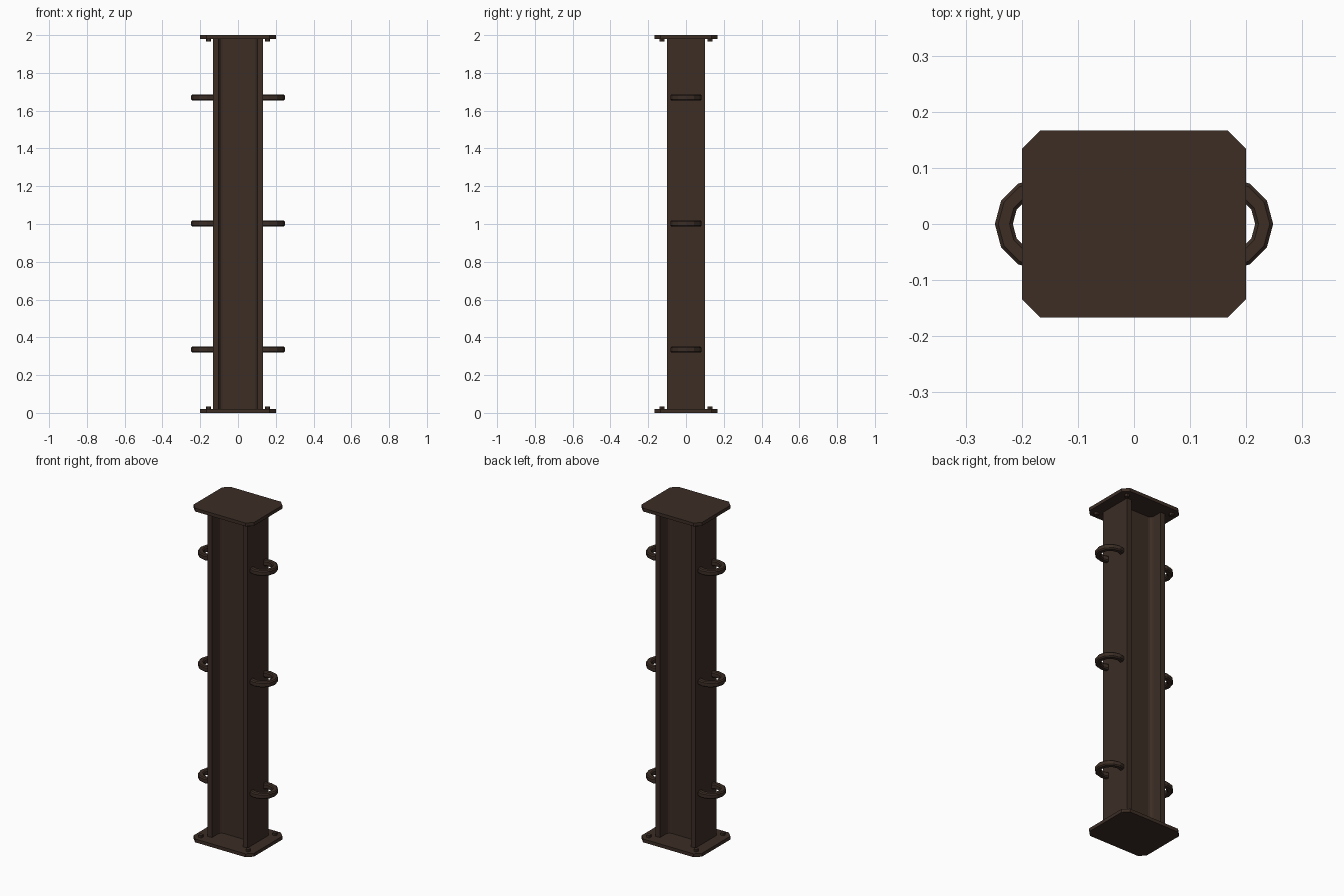
import bpy, bmesh, math
from mathutils import Vector

if "Cube" in bpy.data.objects:
    bpy.data.objects.remove(bpy.data.objects["Cube"])

mat = bpy.data.materials.new("dark brown iron")
mat.diffuse_color = (0.045, 0.0265, 0.0185, 1)
mat.use_nodes = True
mat.node_tree.nodes["Principled BSDF"].inputs["Base Color"].default_value = mat.diffuse_color


def make(name, bm):
    bmesh.ops.recalc_face_normals(bm, faces=bm.faces)
    me = bpy.data.meshes.new(name)
    bm.to_mesh(me)
    bm.free()
    me.materials.append(mat)
    ob = bpy.data.objects.new(name, me)
    bpy.context.collection.objects.link(ob)
    return ob


def prism(name, outline, z0, z1):
    bm = bmesh.new()
    face = bm.faces.new([bm.verts.new((x, y, z0)) for x, y in outline])
    ext = bmesh.ops.extrude_face_region(bm, geom=[face])
    verts = [v for v in ext["geom"] if isinstance(v, bmesh.types.BMVert)]
    bmesh.ops.translate(bm, verts=verts, vec=(0, 0, z1 - z0))
    return make(name, bm)


def four_way(quarter):
    # mirror a quarter outline (+x axis side to +y axis side) into a closed loop
    q = list(quarter)
    half = q + [(-x, y) for x, y in reversed(q)]
    return half + [(-x, -y) for x, y in half]


# I-beam with concave fillets between flange and web
W, D, FL, WEB, R = 0.133, 0.1, 0.102, 0.02, 0.022
fillet = [(FL - R + R * math.cos(a), WEB + R - R * math.sin(a))
          for a in (i * math.pi / 6 for i in range(4))]
prism("i_beam", four_way([(W, D), (FL, D)] + fillet), 0.02, 1.98)

# End plates with cut corners, and bolts on their inner faces
plate = four_way([(0.2, 0.134), (0.167, 0.167)])
for label, z0, inner in (("base", 0.0, 0.02), ("top", 1.98, 1.966)):
    prism(label + "_plate", plate, z0, z0 + 0.02)
    for i, (sx, sy) in enumerate(((1, 1), (-1, 1), (-1, -1), (1, -1))):
        hexagon = [(sx * 0.156 + 0.014 * math.cos(k * math.pi / 3),
                    sy * 0.127 + 0.014 * math.sin(k * math.pi / 3)) for k in range(6)]
        prism(f"{label}_bolt_{i + 1}", hexagon, inner, inner + 0.014)


# Half-ring cable hooks on both flanges
def hook(name, side, z):
    rm, h, c = 0.067, 0.016, 0.006
    section = [(h, c - h), (h, h - c), (h - c, h), (c - h, h),
               (-h, h - c), (-h, c - h), (c - h, -h), (h - c, -h)]
    # arc in 30 degree steps, ending inside the flange
    bm = bmesh.new()
    loops = []
    for i in range(-4, 5):
        a = i * math.pi / 6
        loops.append([bm.verts.new((side * (0.165 + (rm + r) * math.cos(a)),
                                    (rm + r) * math.sin(a), z + dz)) for r, dz in section])
    n = len(section)
    for p, q in zip(loops, loops[1:]):
        for k in range(n):
            bm.faces.new((p[k], p[(k + 1) % n], q[(k + 1) % n], q[k]))
    bm.faces.new(loops[0])
    bm.faces.new(loops[-1])
    make(name, bm)


for level, z in enumerate((0.335, 1.003, 1.67)):
    hook(f"right_hook_{level + 1}", 1, z)
    hook(f"left_hook_{level + 1}", -1, z)
